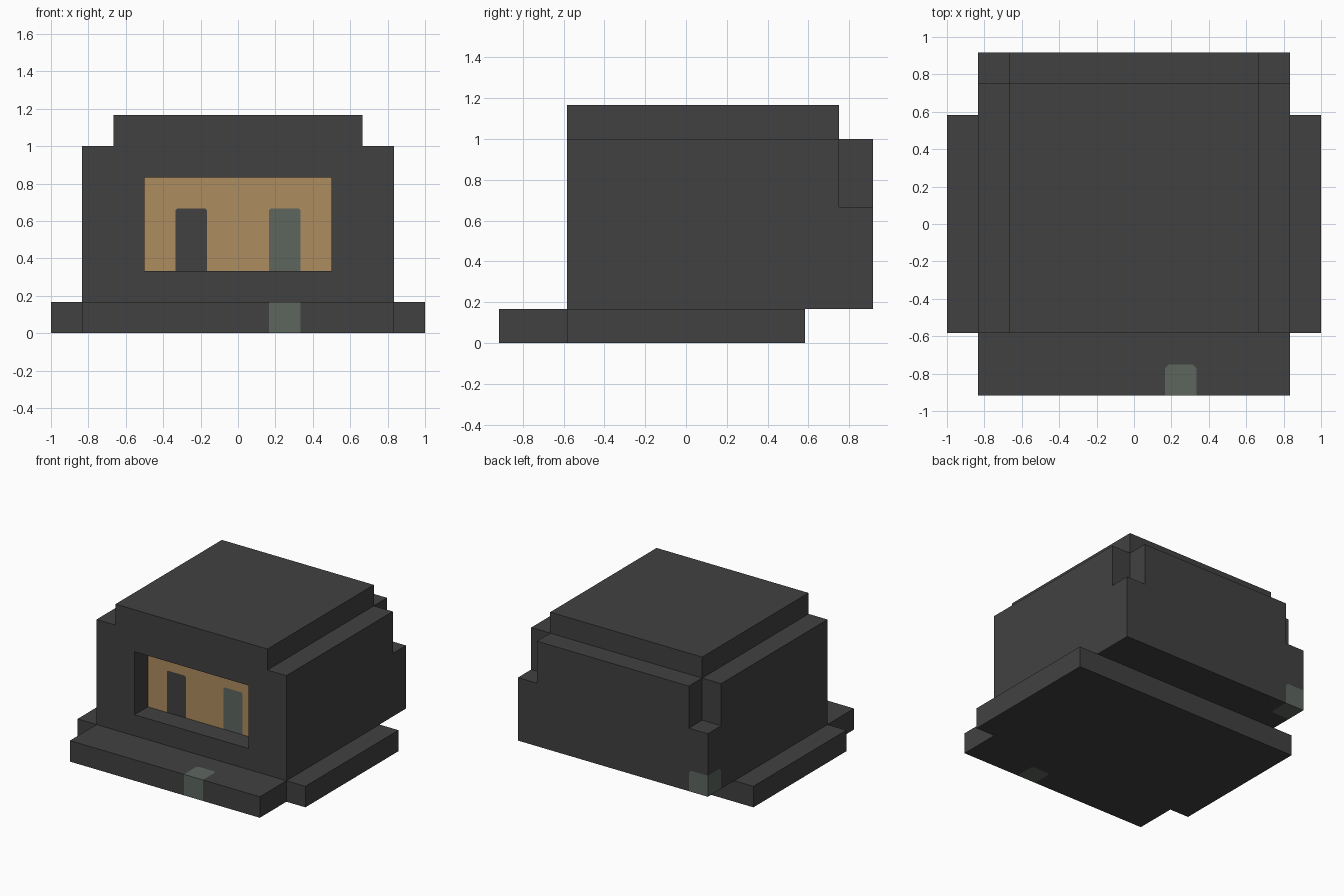
import bpy, bmesh
from mathutils import Vector

if "Cube" in bpy.data.objects:
    bpy.data.objects.remove(bpy.data.objects["Cube"])

U = 1 / 6                       # the whole model sits on a grid of sixths
CHARCOAL, TAN, GREEN, TEMP = 0, 1, 2, 9


def material(name, rgb):
    m = bpy.data.materials.new(name)
    m.diffuse_color = (*rgb, 1)
    m.use_nodes = True
    m.node_tree.nodes["Principled BSDF"].inputs["Base Color"].default_value = m.diffuse_color
    return m


MATS = [material("charcoal", (0.053, 0.053, 0.053)),
        material("tan", (0.42, 0.262, 0.116)),
        material("grey_green", (0.110, 0.133, 0.113))]


def mirrored(half):
    """Close a right-hand half outline by mirroring it in x."""
    return half + [(-x, v) for x, v in reversed(half)]


def prism(name, outline, axis, start, end):
    """Extrude an outline (in grid units) along y or z."""
    bm = bmesh.new()
    put = (lambda a, b: (a, start, b)) if axis == "y" else (lambda a, b: (a, b, start))
    face = bm.faces.new([bm.verts.new(Vector(put(a, b)) * U) for a, b in outline])
    ext = bmesh.ops.extrude_face_region(bm, geom=[face])["geom"]
    shift = Vector((0, 1, 0) if axis == "y" else (0, 0, 1)) * (end - start) * U
    bmesh.ops.translate(bm, vec=shift, verts=[g for g in ext if isinstance(g, bmesh.types.BMVert)])
    bmesh.ops.recalc_face_normals(bm, faces=bm.faces)
    me = bpy.data.meshes.new(name)
    bm.to_mesh(me)
    bm.free()
    ob = bpy.data.objects.new(name, me)
    bpy.context.collection.objects.link(ob)
    for m in MATS:
        me.materials.append(m)
    return ob


def paint(ob, under, colour, planes):
    """Cut the convex region n.p > d (grid units) into faces coloured 'under'."""
    bm = bmesh.new()
    bm.from_mesh(ob.data)
    for f in bm.faces:
        if f.material_index == under:
            f.material_index = TEMP
    for n, d in planes:
        n = Vector(n)
        faces = [f for f in bm.faces if f.material_index == TEMP]
        geom = faces + list({e for f in faces for e in f.edges}) + list({v for f in faces for v in f.verts})
        bmesh.ops.bisect_plane(bm, geom=geom, dist=1e-5, plane_co=n * (d * U / n.length_squared), plane_no=n)
        for f in bm.faces:
            if f.material_index == TEMP and n.dot(f.calc_center_median()) < d * U + 1e-4:
                f.material_index = under
    for f in bm.faces:
        if f.material_index == TEMP:
            f.material_index = colour
    bm.to_mesh(ob.data)
    bm.free()


# base: wide slab with a narrower front step
base = prism("base", mirrored([(5, -5.5), (5, -3.5), (6, -3.5), (6, 3.5)]), "z", 0, 1)
# green patch wrapping the front edge, softened inner corners
paint(base, CHARCOAL, GREEN, [((1, 0, 0), 1), ((-1, 0, 0), -2), ((0, -1, 0), 4.5),
                              ((1, -1, 0), 5.62), ((-1, -1, 0), 2.62)])

# head: stepped block with a recessed face opening
head = prism("head", mirrored([(5, 1), (5, 6), (4, 6), (4, 7)]), "y", -3.5, 4.5)
cutter = prism("face_opening_cutter", mirrored([(3, 2), (3, 5)]), "y", -4.5, -2.5)
cutter.hide_render = True
mod = head.modifiers.new("face_opening", "BOOLEAN")
mod.operation, mod.solver, mod.object = "DIFFERENCE", "EXACT", cutter
bpy.context.view_layer.objects.active = head
bpy.ops.object.modifier_apply(modifier=mod.name)
bpy.data.objects.remove(cutter)

# face panel at the bottom of the recess
for p in head.data.polygons:
    p.material_index = TAN if abs(p.center.y + 2.5 * U) < 1e-3 and abs(p.normal.y) > 0.9 else CHARCOAL

# eyes with softened top corners
for left, colour in ((-2, CHARCOAL), (1, GREEN)):
    paint(head, TAN, colour, [((1, 0, 0), left), ((-1, 0, 0), -left - 1), ((0, 0, -1), -4),
                              ((1, 0, -1), left - 4 + 0.06), ((-1, 0, -1), -left - 5 + 0.06)])

# back wall, notched at its upper corners
back = prism("back_wall", mirrored([(5, 1), (5, 4), (4, 4), (4, 6)]), "y", 4.5, 5.5)
# green patch wrapping the lower left corner
paint(back, CHARCOAL, GREEN, [((-1, 0, 0), 4), ((0, 0, -1), -2), ((-1, 0, -1), 2.12),
                              ((0, 1, -1), 2.62), ((-1, 1, 0), 8.62)])
